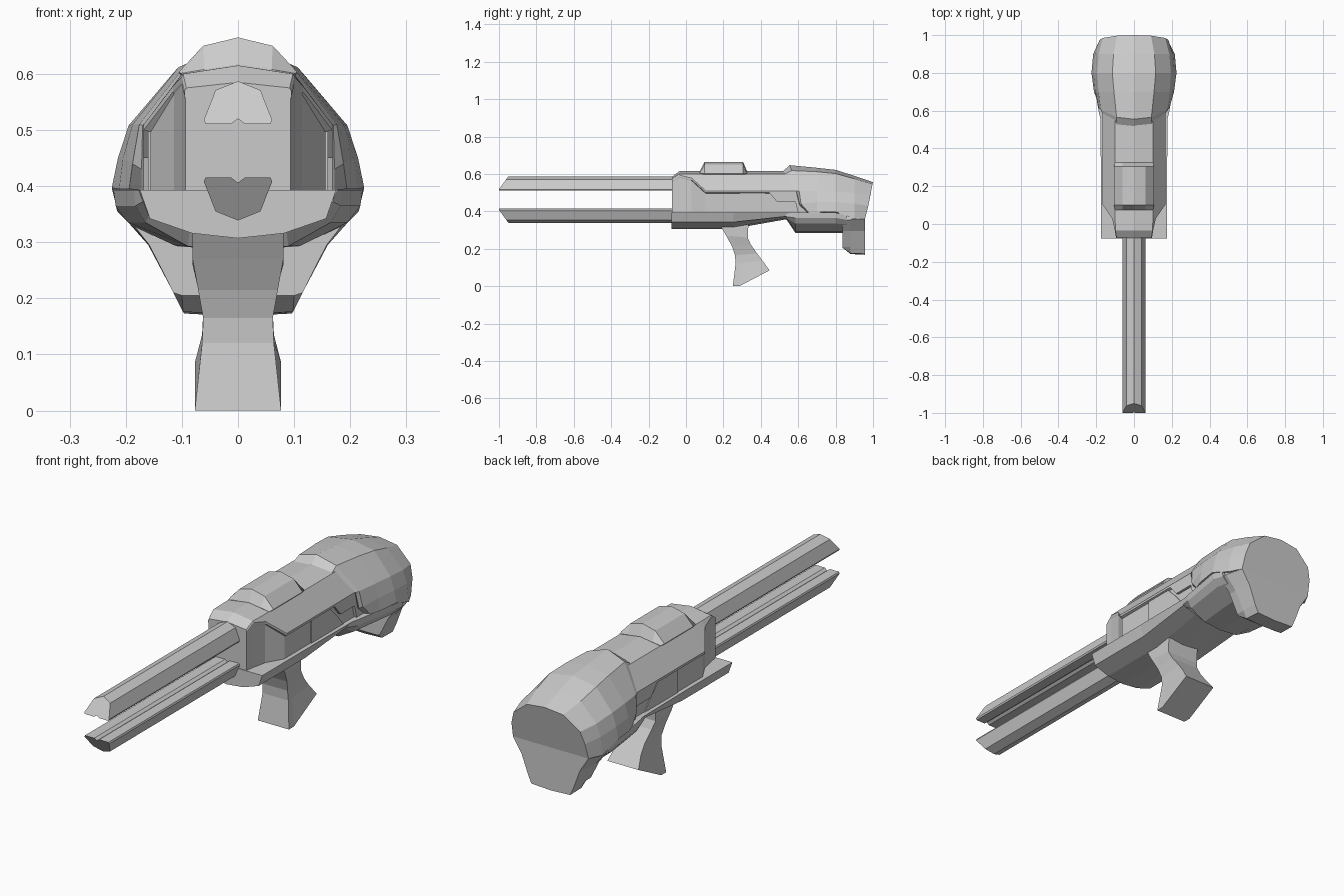
import bpy, bmesh


def skin(name, rings):
    """Skin closed rings of equal length and cap both ends, flat shaded."""
    bm = bmesh.new()
    vs = [[bm.verts.new(p) for p in r] for r in rings]
    n = len(vs[0])
    for a, b in zip(vs, vs[1:]):
        for i in range(n):
            j = (i + 1) % n
            bm.faces.new((a[i], a[j], b[j], b[i]))
    bm.faces.new(vs[0])
    bm.faces.new(vs[-1])
    bmesh.ops.recalc_face_normals(bm, faces=bm.faces)
    me = bpy.data.meshes.new(name)
    bm.to_mesh(me)
    bm.free()
    ob = bpy.data.objects.new(name, me)
    bpy.context.collection.objects.link(ob)
    return ob


def mirrored(half):
    """Half section (x >= 0, top centre to bottom centre) -> full ring."""
    return half + [(-x, y, z) for x, y, z in reversed(half) if x > 1e-6]


def loft(name, stations):
    """Each station is (y, [(x, z), ...]) or a list of (x, y, z)."""
    rings = []
    for s in stations:
        half = [(x, s[0], z) for x, z in s[1]] if isinstance(s, tuple) else s
        rings.append(mirrored(half))
    return skin(name, rings)


def side_plates(name, outline, x0, x1):
    """Matching left and right plates from a (y, z) outline."""
    for side, s in (("right", 1), ("left", -1)):
        skin(f"{name}_{side}", [[(s * x, y, z) for y, z in outline] for x in (x0, x1)])


# Twin barrels: slanted tips, grooved inner faces, mirrored about the mid height
MID = 0.463
section = [(0, 0.587), (0.04, 0.571), (0.061, 0.518), (0.058, 0.511),
           (0.012, 0.511), (0, 0.52)]
for name, s in (("upper_barrel", 1), ("lower_barrel", -1)):
    rings = []
    for y, slant in ((-1.0, 0.05), (0.0, 0.0)):
        rings.append([(x, y + slant * max(0, z - 0.518) / 0.069, MID + s * (z - MID))
                      for x, z in section])
    loft(name, rings)


# Receiver: sloped roof, flaring cheeks, sides recessed under the roof
def core(top, shoulder, eave, inset):
    (sx, sz), (ex, ez) = shoulder, eave
    return [(0, top), (sx, sz), (ex, ez), (ex, ez - 0.01),
            (ex - inset, ez - 0.014), (ex - inset, 0.385), (0, 0.385)]


loft("receiver", [
    (-0.075, core(0.585, (0.092, 0.575), (0.095, 0.569), 0.001)),
    (-0.035, core(0.615, (0.098, 0.6), (0.101, 0.594), 0.001)),
    (0.03, core(0.615, (0.1, 0.6), (0.116, 0.578), 0.002)),
    (0.105, core(0.615, (0.1, 0.6), (0.168, 0.51), 0.012)),
    (0.64, core(0.615, (0.1, 0.6), (0.168, 0.51), 0.012)),
])
side_plates("receiver_side_plate",
            [(0.42, 0.508), (0.65, 0.508), (0.65, 0.39), (0.6, 0.39), (0.585, 0.45),
             (0.487, 0.45), (0.445, 0.50)], 0.14, 0.168)
side_plates("side_panel", [(0.29, 0.50), (0.42, 0.50), (0.47, 0.45), (0.52, 0.39),
                           (0.29, 0.39)], 0.14, 0.16)

# Raised block on the roof
loft("top_block", [
    (0.075, [(0, 0.617), (0.06, 0.608), (0.101, 0.601), (0.09, 0.58), (0, 0.58)]),
    (0.1, [(0, 0.665), (0.062, 0.65), (0.106, 0.603), (0.09, 0.58), (0, 0.58)]),
    (0.305, [(0, 0.665), (0.062, 0.65), (0.106, 0.603), (0.09, 0.58), (0, 0.58)]),
    (0.325, [(0, 0.617), (0.06, 0.608), (0.101, 0.601), (0.09, 0.58), (0, 0.58)]),
])

# Lower tray beneath the receiver
tray = [(0, 0.393), (0.175, 0.393), (0.157, 0.342), (0.082, 0.316), (0, 0.307)]
loft("lower_tray", [
    (-0.078, tray),
    (0.25, tray),
    (0.56, [(0, 0.393), (0.178, 0.393), (0.165, 0.376), (0.085, 0.368), (0, 0.362)]),
])

# Stock shell: bulging hull with a raised front lip and slanted rear
loft("stock_shell", [
    [(0, 0.515, 0.612), (0.095, 0.525, 0.598), (0.17, 0.59, 0.508), (0.172, 0.61, 0.43),
     (0.172, 0.65, 0.393), (0, 0.65, 0.393)],
    [(0, 0.555, 0.647), (0.092, 0.565, 0.618), (0.176, 0.605, 0.51), (0.188, 0.615, 0.44),
     (0.194, 0.655, 0.395), (0, 0.655, 0.393)],
    (0.7, [(0, 0.633), (0.106, 0.612), (0.188, 0.51), (0.205, 0.45), (0.212, 0.395), (0, 0.393)]),
    (0.8, [(0, 0.622), (0.115, 0.602), (0.195, 0.508), (0.214, 0.45), (0.225, 0.397), (0, 0.393)]),
    (0.9, [(0, 0.59), (0.108, 0.574), (0.187, 0.495), (0.206, 0.44), (0.216, 0.36), (0, 0.36)]),
    [(0, 1.0, 0.556), (0.09, 0.997, 0.545), (0.165, 0.985, 0.485), (0.182, 0.975, 0.43),
     (0.187, 0.957, 0.36), (0, 0.957, 0.36)],
])

# Lower stock under the shell
loft("lower_stock", [
    (0.535, [(0, 0.393), (0.172, 0.393), (0.17, 0.372), (0.15, 0.365), (0.08, 0.362), (0, 0.36)]),
    (0.585, [(0, 0.393), (0.185, 0.393), (0.183, 0.365), (0.165, 0.335), (0.09, 0.293), (0, 0.285)]),
    (0.8, [(0, 0.393), (0.222, 0.393), (0.218, 0.365), (0.195, 0.335), (0.11, 0.293), (0, 0.285)]),
    (0.86, [(0, 0.393), (0.218, 0.38), (0.215, 0.355), (0.19, 0.33), (0.11, 0.293), (0, 0.285)]),
])

# Butt dropping down at the rear
loft("stock_butt", [
    (0.838, [(0, 0.39), (0.2, 0.38), (0.205, 0.355), (0.158, 0.295), (0.115, 0.21), (0.1, 0.205), (0, 0.205)]),
    (0.88, [(0, 0.39), (0.21, 0.38), (0.213, 0.355), (0.16, 0.295), (0.115, 0.21), (0.098, 0.176), (0, 0.172)]),
    (0.957, [(0, 0.39), (0.186, 0.38), (0.187, 0.36), (0.145, 0.295), (0.113, 0.21), (0.096, 0.173), (0, 0.168)]),
])

# Grip: (front y, z, back y, z, half width) down its length
grip = [(0.18, 0.33, 0.335, 0.35, 0.081), (0.215, 0.27, 0.33, 0.26, 0.081),
        (0.245, 0.215, 0.345, 0.225, 0.071), (0.262, 0.165, 0.38, 0.175, 0.062),
        (0.265, 0.12, 0.41, 0.135, 0.064), (0.25, 0.0, 0.447, 0.085, 0.077)]
rings = [[(-w, fy, fz), (w, fy, fz), (w, fy + 0.18 * (by - fy), fz + (0 if fz == 0 else 0.18 * (bz - fz))),
          (w, by, bz), (-w, by, bz),
          (-w, fy + 0.18 * (by - fy), fz + (0 if fz == 0 else 0.18 * (bz - fz)))]
         for fy, fz, by, bz, w in grip]
skin("grip", rings)
